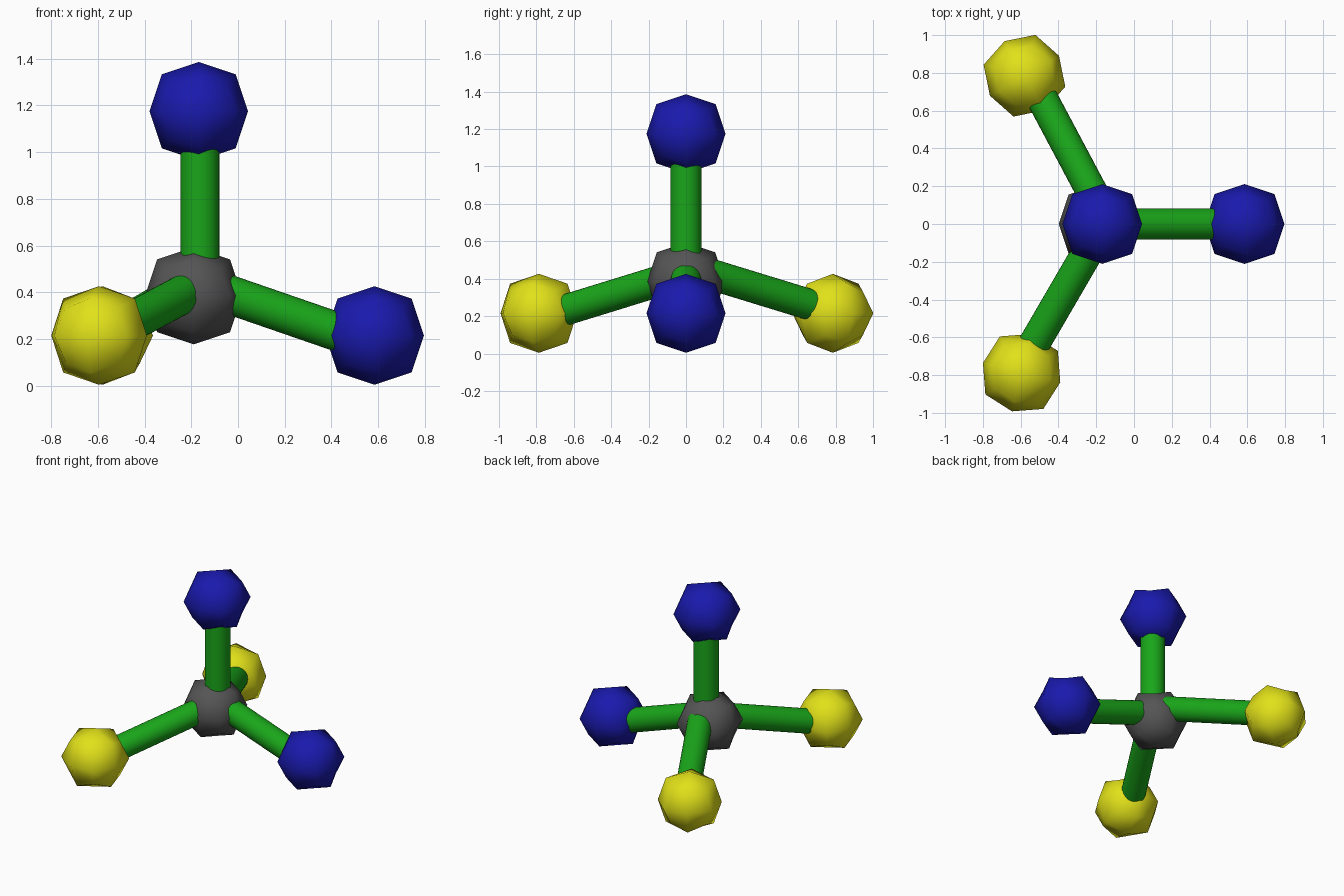
import bpy, bmesh, math
from mathutils import Vector, Matrix

if "Cube" in bpy.data.objects:
    bpy.data.objects.remove(bpy.data.objects["Cube"])


def material(name, rgb):
    m = bpy.data.materials.new(name)
    m.diffuse_color = (*rgb, 1)
    m.use_nodes = True
    m.node_tree.nodes["Principled BSDF"].inputs["Base Color"].default_value = m.diffuse_color
    return m


blue = material("blue", (0.01, 0.01, 0.42))
yellow = material("yellow", (0.75, 0.75, 0.01))
green = material("green", (0.01, 0.38, 0.01))
grey = material("grey", (0.09, 0.09, 0.09))


def finish(bm, name, mat):
    bmesh.ops.recalc_face_normals(bm, faces=bm.faces)
    me = bpy.data.meshes.new(name)
    bm.to_mesh(me)
    bm.free()
    me.materials.append(mat)
    ob = bpy.data.objects.new(name, me)
    bpy.context.collection.objects.link(ob)
    return ob


# Ball: a cube rounded by one step of subdivision (24 quads)
def ball(name, center, r, mat, turn=0):
    bm = bmesh.new()
    bmesh.ops.create_cube(bm, size=2)
    bmesh.ops.subdivide_edges(bm, edges=bm.edges[:], cuts=1, use_grid_fill=True)
    for v in bm.verts:
        axes = sum(abs(c) > 0.5 for c in v.co)
        v.co *= r * {1: 1.0, 2: 0.75, 3: 0.556}[axes]
    bm.transform(Matrix.Translation(center) @ Matrix.Rotation(math.radians(turn), 4, 'Z'))
    for f in bm.faces:
        f.smooth = True
    return finish(bm, name, mat)


# Rod: round bar between two points
def rod(name, a, b, r=0.083):
    a, b = Vector(a), Vector(b)
    d = b - a
    bm = bmesh.new()
    bmesh.ops.create_cone(bm, cap_ends=True, segments=32, radius1=r, radius2=r, depth=d.length)
    bm.transform(Matrix.Translation((a + b) / 2) @ d.to_track_quat('Z', 'Y').to_matrix().to_4x4())
    for f in bm.faces:
        f.smooth = len(f.verts) == 4
    return finish(bm, name, green)


# Balls
ball("center_ball", (-0.19, 0, 0.385), 0.208, grey)
ball("top_ball", (-0.168, 0, 1.175), 0.211, blue)
ball("right_ball", (0.585, 0, 0.215), 0.211, blue)
ball("back_ball", (-0.58, 0.785, 0.215), 0.211, yellow, 30)
ball("front_ball", (-0.595, -0.787, 0.215), 0.211, yellow, -14)

# Connecting rods
rod("top_rod", (-0.163, 0, 0.45), (-0.163, 0, 1.1))
rod("right_rod", (-0.08, 0, 0.405), (0.50, 0, 0.205))
rod("back_rod", (-0.175, 0.08, 0.44), (-0.505, 0.70, 0.25))
rod("front_rod", (-0.20, -0.07, 0.41), (-0.555, -0.68, 0.222))
